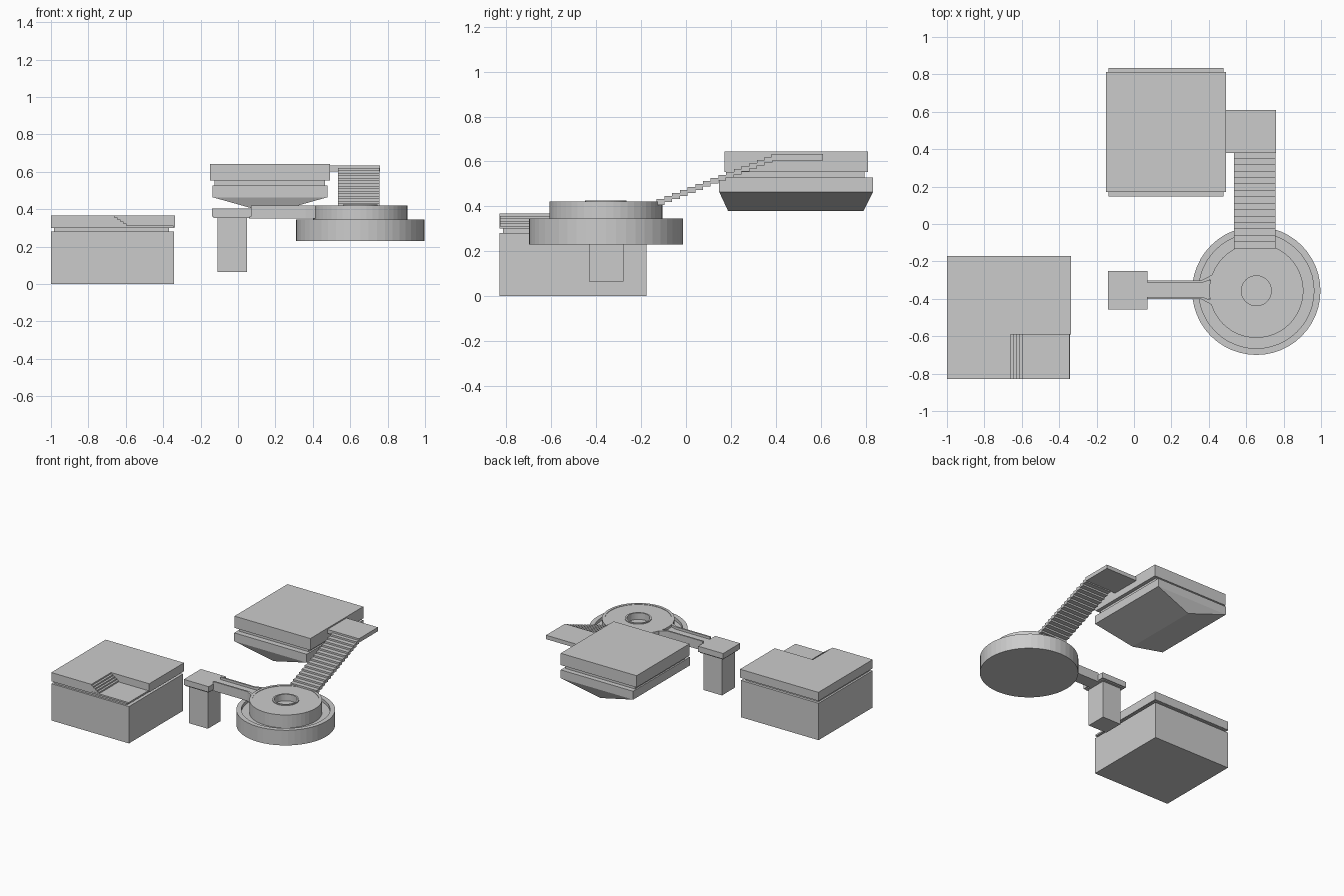
import bpy, bmesh, math

if "Cube" in bpy.data.objects:
    bpy.data.objects.remove(bpy.data.objects["Cube"])


def mesh_object(name, bm):
    bmesh.ops.recalc_face_normals(bm, faces=bm.faces)
    me = bpy.data.meshes.new(name)
    bm.to_mesh(me)
    bm.free()
    ob = bpy.data.objects.new(name, me)
    bpy.context.collection.objects.link(ob)
    return ob


def box(name, x, y, z):
    bm = bmesh.new()
    bmesh.ops.create_cube(bm, size=1)
    for v in bm.verts:
        v.co = [r[0] if c < 0 else r[1] for c, r in zip(v.co, (x, y, z))]
    return mesh_object(name, bm)


def prism(name, profile, axis, lo, hi):
    """Extrude a 2D outline along x (y,z), y (x,z) or z (x,y)."""
    i = "xyz".index(axis)
    bm = bmesh.new()

    def vert(p, d):
        co = list(p)
        co.insert(i, d)
        return bm.verts.new(co)
    face = bm.faces.new([vert(p, lo) for p in profile])
    ext = bmesh.ops.extrude_face_region(bm, geom=[face])
    for v in ext["geom"]:
        if isinstance(v, bmesh.types.BMVert):
            v.co[i] = hi
    return mesh_object(name, bm)


def lathe(name, profile, cx, cy, sides):
    """Revolve an (r, z) outline that starts and ends on the axis."""
    bm = bmesh.new()
    rings = []
    for r, z in profile:
        if r == 0:
            rings.append([bm.verts.new((cx, cy, z))] * sides)
        else:
            rings.append([bm.verts.new((cx + r * math.cos(2 * math.pi * k / sides),
                                        cy + r * math.sin(2 * math.pi * k / sides), z))
                          for k in range(sides)])
    for a, b in zip(rings, rings[1:]):
        for k in range(sides):
            n = (k + 1) % sides
            bm.faces.new(list(dict.fromkeys((a[k], a[n], b[n], b[k]))))
    return mesh_object(name, bm)


# Low block: base, recessed neck, cap with a sunken stepped corner
box("block_base", (-1, -.342), (-.83, -.175), (0, .282))
box("block_neck", (-.985, -.37), (-.815, -.195), (.282, .302))
box("block_floor", (-1, -.345), (-.83, -.175), (.30, .312))
cap = [(-1, -.83), (-.66, -.83), (-.66, -.592), (-.337, -.592), (-.337, -.172), (-1, -.172)]
prism("block_cap", cap, "z", .302, .367)
steps = 5
x0, run, rise = -.66, .016, .055 / steps
prof = [(x0, .312)]
for k in range(steps - 1):
    z = .367 - rise * (k + 1)
    prof += [(x0 + run * k, z), (x0 + run * (k + 1), z)]
prof.append((x0 + run * (steps - 1), .312))
prism("corner_steps", prof, "y", -.828, -.592)

# Floating platform: slab, neck, lower block with a hipped underside
box("platform_slab", (-.15, .492), (.172, .812), (.553, .643))
box("platform_neck", (-.125, .465), (.19, .795), (.525, .555))
bm = bmesh.new()
X, Y = (-.136, .478), (.148, .833)
top, mid = [[bm.verts.new((x, y, z)) for x, y in
             ((X[0], Y[0]), (X[1], Y[0]), (X[1], Y[1]), (X[0], Y[1]))] for z in (.528, .464)]
ra, rb = bm.verts.new((.171, .188, .378)), bm.verts.new((.171, .79, .378))
bm.faces.new(top)
for k in range(4):
    n = (k + 1) % 4
    bm.faces.new((top[k], top[n], mid[n], mid[k]))
bm.faces.new((mid[0], mid[1], ra))
bm.faces.new((mid[1], mid[2], rb, ra))
bm.faces.new((mid[2], mid[3], rb))
bm.faces.new((mid[3], mid[0], ra, rb))
mesh_object("platform_underside", bm)

# Landing and staircase down to the round platform
box("landing", (.485, .758), (.38, .61), (.603, .633))
n = 16
dy, dz = .55 / n, .215 / n
upper, lower = [], []
for k in range(n):
    y, z = .385 - dy * k, .633 - dz * (k + 1)
    upper += [(y, z), (y - dy, z)]
    lower += [(y, z - .025), (y - dy, z - .025)]
prism("staircase", upper + lower[::-1], "x", .534, .757)

# Round platform: rimmed drum, raised disc and hollow hub
lathe("round_platform", [(0, .23), (.343, .23), (.343, .346), (.308, .346), (.308, .322),
                         (.252, .322), (.252, .421), (.232, .421), (.232, .418),
                         (.092, .418), (.092, .425), (.08, .425), (.08, .375), (0, .375)],
      .654, -.357, 48)

# Walled bridge from the round platform to the pillar
box("bridge_deck", (.06, .42), (-.402, -.302), (.35, .403))
for name, s in (("bridge_wall_front", -1), ("bridge_wall_back", 1)):
    c = -.352
    wall = [(.07, c + s * .05), (.36, c + s * .05), (.425, c + s * .085),
            (.425, c + s * .06), (.365, c + s * .038), (.07, c + s * .038)]
    prism(name, wall, "z", .35, .421)

# Pillar
box("pillar", (-.11, .048), (-.433, -.278), (.065, .355))
box("pillar_cap", (-.13, .065), (-.45, -.26), (.352, .39))
box("pillar_cap_top", (-.138, .073), (-.458, -.252), (.36, .403))
